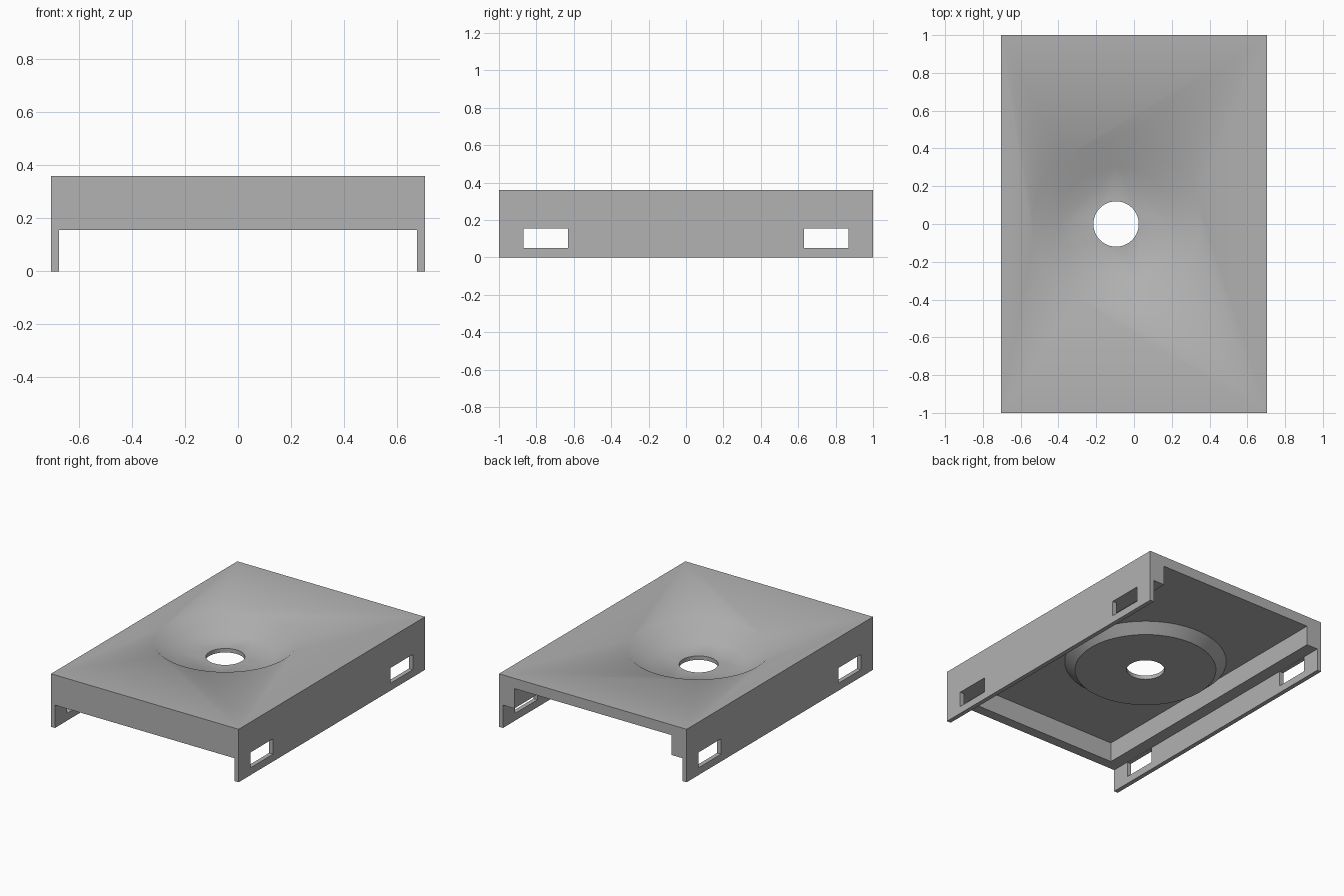
import bpy, bmesh, math

default = bpy.data.objects.get("Cube")
if default:
    bpy.data.objects.remove(default, do_unlink=True)

HALF_X, HALF_Y, TOP = 0.705, 1.0, 0.36
WALL, RAIL = 0.03, 0.115          # side wall and thick rail widths
RAIL_Z, CEILING = 0.155, 0.29     # underside of rails, underside of slab
DRAIN_X, HOLE_R = -0.095, 0.12
SEGMENTS = 64

grey = bpy.data.materials.new("plain grey")
grey.use_nodes = True
colour = (0.445, 0.445, 0.445, 1)
grey.diffuse_color = colour
grey.node_tree.nodes["Principled BSDF"].inputs["Base Color"].default_value = colour


def to_object(name, bm):
    bmesh.ops.recalc_face_normals(bm, faces=bm.faces)
    mesh = bpy.data.meshes.new(name)
    bm.to_mesh(mesh)
    bm.free()
    mesh.materials.append(grey)
    obj = bpy.data.objects.new(name, mesh)
    bpy.context.collection.objects.link(obj)
    return obj


def box(name, low, high):
    bm = bmesh.new()
    bmesh.ops.create_cube(bm, size=1)
    for v in bm.verts:
        v.co = [h if c > 0 else l for c, l, h in zip(v.co, low, high)]
    return to_object(name, bm)


def turned(name, profile):
    """Closed solid of stacked circles (radius, height) about the drain axis."""
    bm = bmesh.new()
    rings = []
    for r, z in profile:
        rings.append([bm.verts.new((DRAIN_X + r * math.cos(a), r * math.sin(a), z))
                      for a in (math.tau * i / SEGMENTS for i in range(SEGMENTS))])
    for lower, upper in zip(rings, rings[1:]):
        for i in range(SEGMENTS):
            j = (i + 1) % SEGMENTS
            bm.faces.new((lower[i], lower[j], upper[j], upper[i]))
    bm.faces.new(rings[0])
    bm.faces.new(rings[-1])
    return to_object(name, bm)


def combine(target, tool, operation):
    mod = target.modifiers.new(tool.name, 'BOOLEAN')
    mod.object, mod.operation, mod.solver = tool, operation, 'EXACT'
    bpy.context.view_layer.objects.active = target
    bpy.ops.object.modifier_apply(modifier=mod.name)
    bpy.data.objects.remove(tool, do_unlink=True)


# Channel body: slab, thick rails and thin side walls in one cross-section
half = [(HALF_X, TOP), (HALF_X, 0), (HALF_X - WALL, 0), (HALF_X - WALL, RAIL_Z),
        (HALF_X - RAIL, RAIL_Z), (HALF_X - RAIL, CEILING)]
section = half + [(-x, z) for x, z in reversed(half)]
bm = bmesh.new()
face = bm.faces.new([bm.verts.new((x, -HALF_Y, z)) for x, z in section])
swept = bmesh.ops.extrude_face_region(bm, geom=[face])["geom"]
bmesh.ops.translate(bm, vec=(0, 2 * HALF_Y, 0),
                    verts=[g for g in swept if isinstance(g, bmesh.types.BMVert)])
tray = to_object("drain_tray", bm)

# Front apron, closing one end only
inner = HALF_X - RAIL + 0.02
combine(tray, box("front_apron", (-inner, -HALF_Y, RAIL_Z),
                  (inner, -HALF_Y + 0.07, CEILING + 0.02)), 'UNION')

# Tapered boss under the slab, then the basin and drain hole
combine(tray, turned("drain_boss", [(0.446, 0.23), (0.511, CEILING), (0.511, CEILING + 0.02)]), 'UNION')
combine(tray, turned("basin", [(0.306, 0.257), (0.444, TOP), (0.444, TOP + 0.1)]), 'DIFFERENCE')
combine(tray, turned("drain_hole", [(HOLE_R, 0.1), (HOLE_R, TOP + 0.1)]), 'DIFFERENCE')

# Slots near both ends of each side wall
for sx in (-1, 1):
    for sy in (-1, 1):
        x, y = sx * (HALF_X - WALL / 2), sy * 0.75
        combine(tray, box("slot", (x - 0.04, y - 0.12, 0.05),
                          (x + 0.04, y + 0.12, RAIL_Z - 0.001)), 'DIFFERENCE')

# Soft basin, crisp outer edges
bpy.ops.object.select_all(action='DESELECT')
tray.select_set(True)
bpy.context.view_layer.objects.active = tray
bpy.ops.object.shade_smooth_by_angle(angle=math.radians(40))
